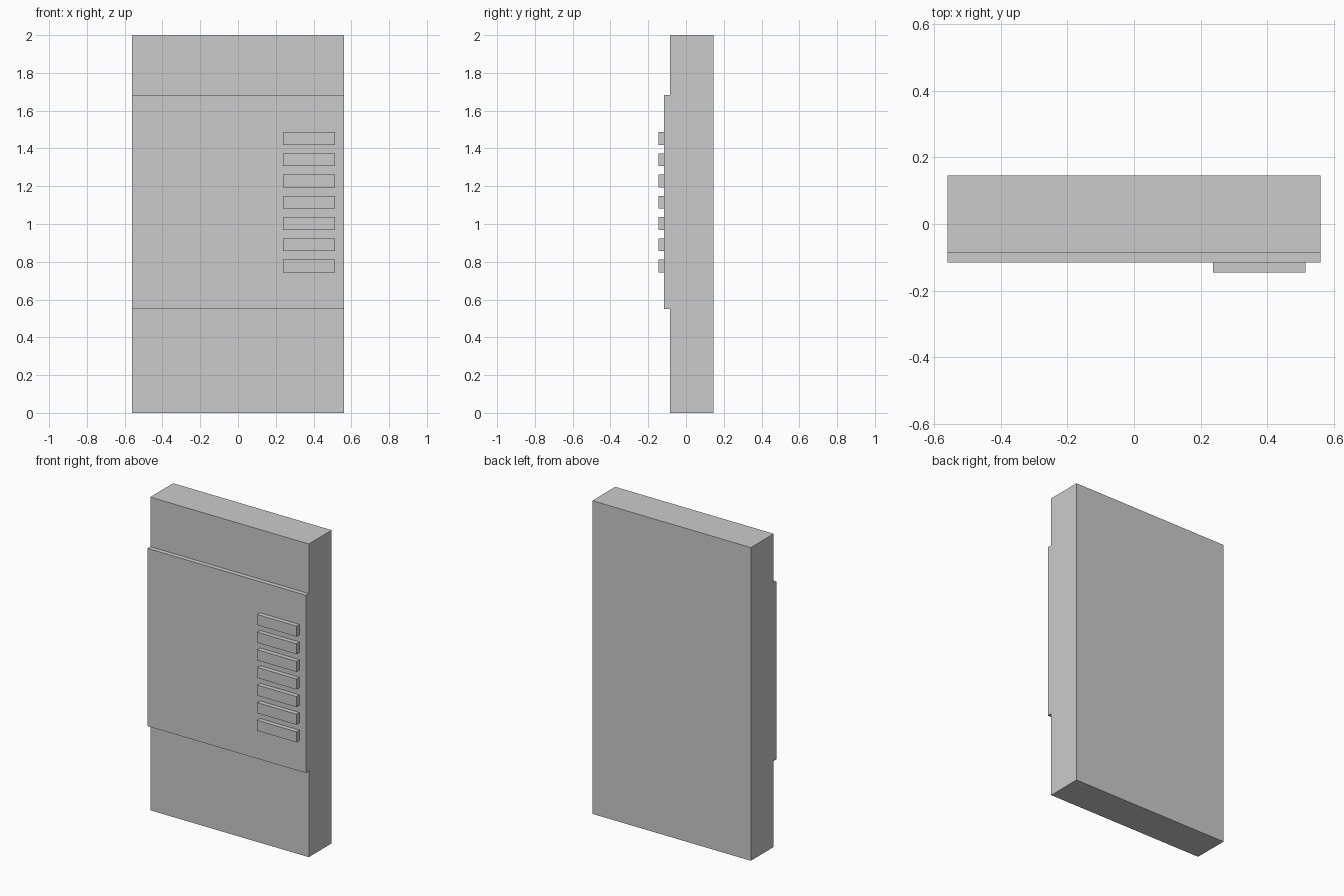
import bpy, bmesh

if "Cube" in bpy.data.objects:
    bpy.data.objects.remove(bpy.data.objects["Cube"])


def extrude_profile(name, yz, x0, x1):
    """Extrude a closed side profile (y, z) from x0 to x1."""
    bm = bmesh.new()
    face = bm.faces.new([bm.verts.new((x0, y, z)) for y, z in yz])
    ext = bmesh.ops.extrude_face_region(bm, geom=[face])
    verts = [g for g in ext["geom"] if isinstance(g, bmesh.types.BMVert)]
    bmesh.ops.translate(bm, verts=verts, vec=(x1 - x0, 0, 0))
    bmesh.ops.recalc_face_normals(bm, faces=bm.faces)
    mesh = bpy.data.meshes.new(name)
    bm.to_mesh(mesh)
    bm.free()
    obj = bpy.data.objects.new(name, mesh)
    bpy.context.collection.objects.link(obj)
    return obj


BACK, FRONT, PANEL, SLAT = 0.1455, -0.0855, -0.1155, -0.1455

# Slab body with the raised full-width middle panel
extrude_profile("body", [
    (BACK, 0), (BACK, 2), (FRONT, 2), (FRONT, 1.684), (PANEL, 1.684),
    (PANEL, 0.549), (FRONT, 0.549), (FRONT, 0)], -0.56, 0.56)

# Column of seven raised slats on the right of the panel
for i in range(7):
    z = 0.744 + i * 0.1125
    extrude_profile(f"slat_{i + 1}", [
        (PANEL, z), (PANEL, z + 0.067), (SLAT, z + 0.067), (SLAT, z)],
        0.237, 0.514)
